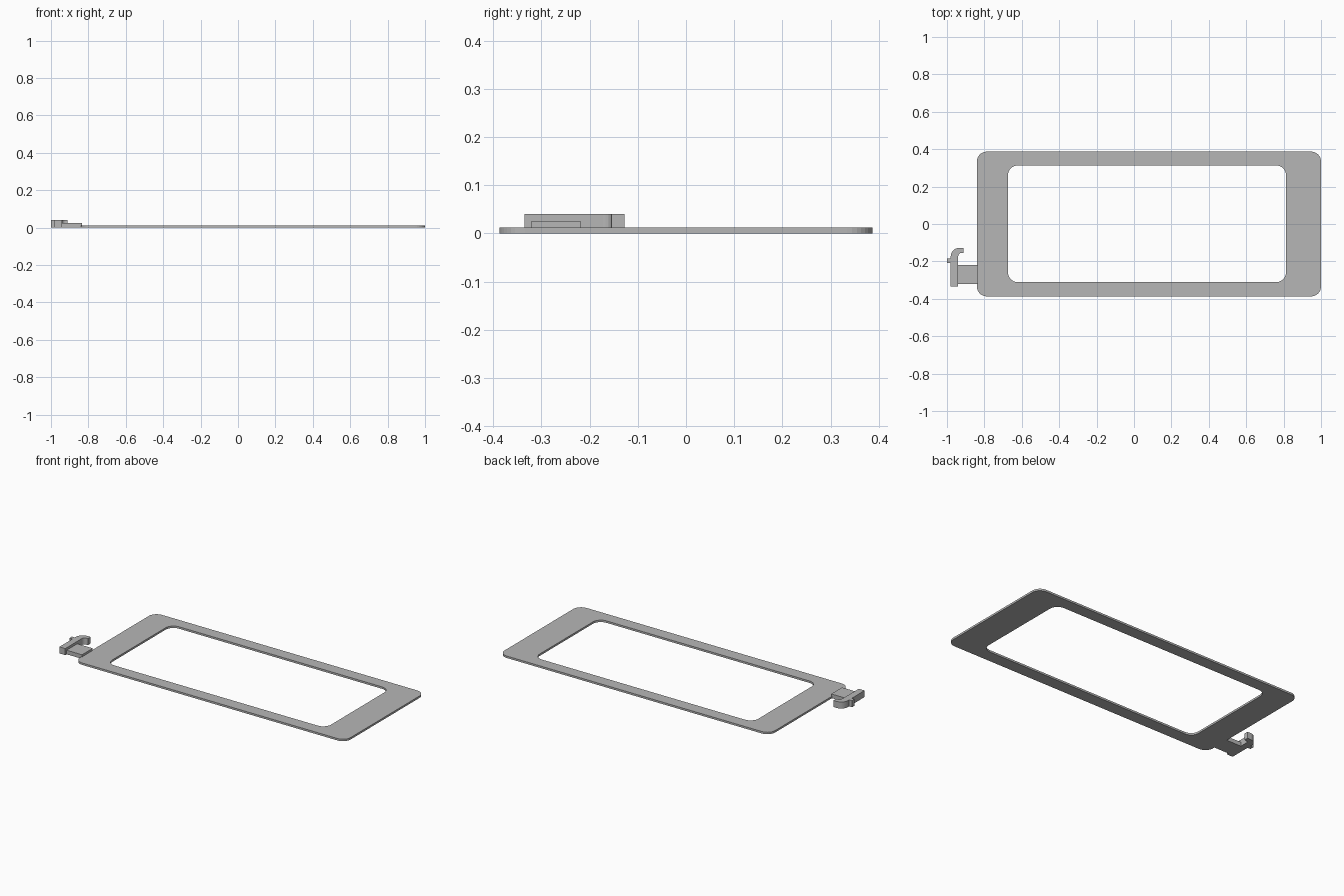
import bpy, bmesh
from math import cos, sin, pi

cube = bpy.data.objects.get("Cube")
if cube:
    bpy.data.objects.remove(cube, do_unlink=True)

grey = bpy.data.materials.new("light_grey")
grey.use_nodes = True
colour = (0.47, 0.47, 0.47, 1)
grey.diffuse_color = colour
grey.node_tree.nodes["Principled BSDF"].inputs["Base Color"].default_value = colour


def arc(cx, cy, r, start, end, steps=8):
    angles = [start + (end - start) * i / steps for i in range(steps + 1)]
    return [(cx + r * cos(a), cy + r * sin(a)) for a in angles]


def rounded_rect(x0, x1, y0, y1, r):
    centres = [(x1 - r, y1 - r), (x0 + r, y1 - r), (x0 + r, y0 + r), (x1 - r, y0 + r)]
    points = []
    for i, (cx, cy) in enumerate(centres):
        points += arc(cx, cy, r, i * pi / 2, (i + 1) * pi / 2)
    return points


def prism(name, outline, height, hole=None):
    """Raise a flat outline from the ground, with an optional matching hole."""
    bm = bmesh.new()
    outer = [bm.verts.new((x, y, 0)) for x, y in outline]
    if hole:
        inner = [bm.verts.new((x, y, 0)) for x, y in hole]
        for i in range(len(outer)):
            j = (i + 1) % len(outer)
            bm.faces.new((outer[i], outer[j], inner[j], inner[i]))
    else:
        bm.faces.new(outer)
    raised = bmesh.ops.extrude_face_region(bm, geom=bm.faces[:])["geom"]
    bmesh.ops.translate(bm, vec=(0, 0, height),
                        verts=[v for v in raised if isinstance(v, bmesh.types.BMVert)])
    bmesh.ops.recalc_face_normals(bm, faces=bm.faces)
    mesh = bpy.data.meshes.new(name)
    bm.to_mesh(mesh)
    bm.free()
    mesh.materials.append(grey)
    obj = bpy.data.objects.new(name, mesh)
    bpy.context.collection.objects.link(obj)
    return obj


def rect(x0, x1, y0, y1):
    return [(x0, y0), (x1, y0), (x1, y1), (x0, y1)]


# Flat frame with a rounded window
prism("frame", rounded_rect(-0.84, 1.0, -0.387, 0.387, 0.053), 0.012,
      rounded_rect(-0.674, 0.813, -0.311, 0.313, 0.053))

# Low tab joining the frame to the hook
prism("connecting_tab", rect(-0.94, -0.835, -0.322, -0.218), 0.025)

# Curved hook with a small stop lug on its outer side
hook = [(-0.98, -0.335), (-0.94, -0.335)]
hook += arc(-0.923, -0.172, 0.017, pi, pi / 2, 5)
hook += [(-0.912, -0.155), (-0.912, -0.128)]
hook += arc(-0.935, -0.173, 0.045, pi / 2, pi, 6)
prism("hook", hook, 0.04)
prism("stop_lug", rect(-1.0, -0.98, -0.208, -0.184), 0.04)
